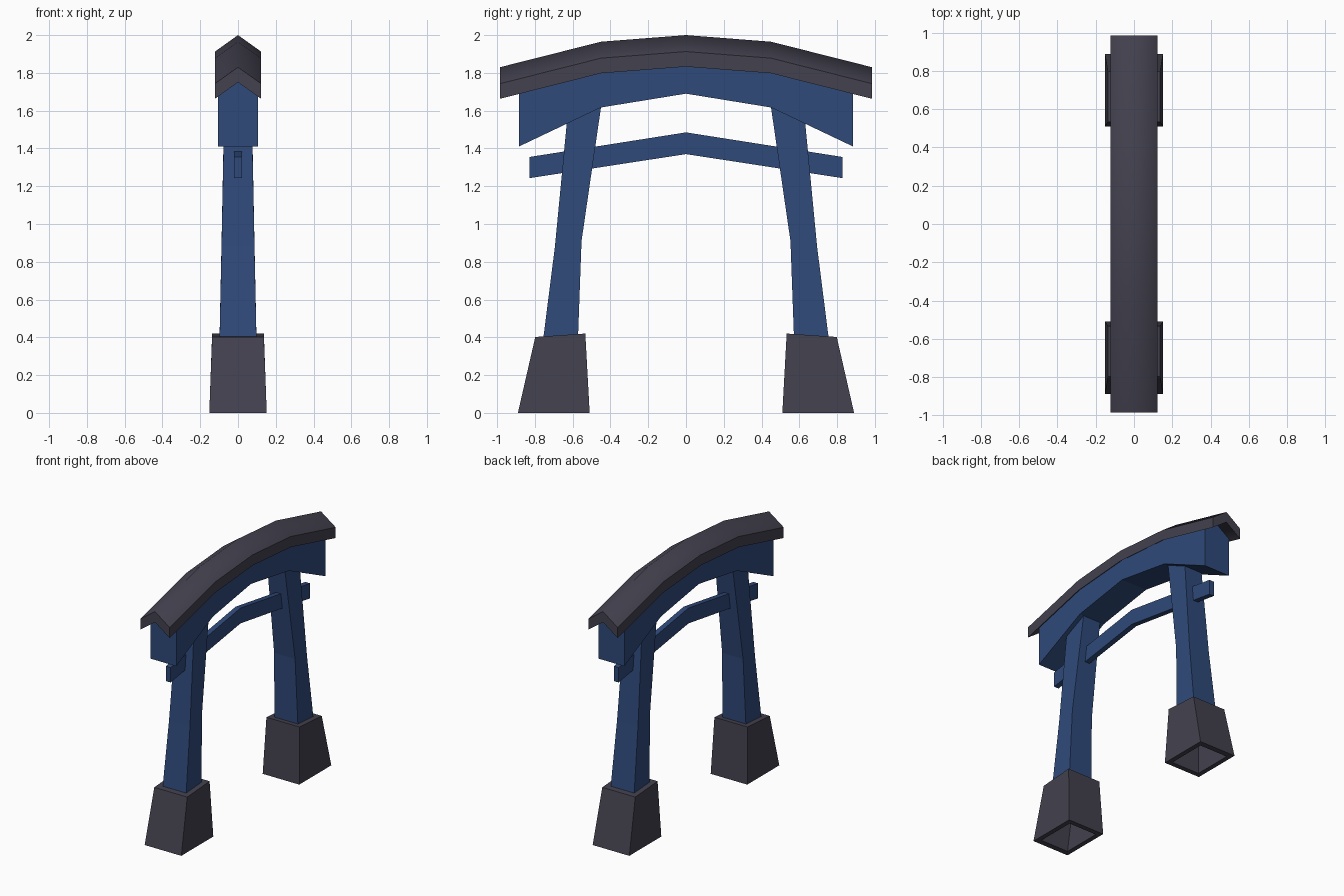
import bpy, bmesh

if "Cube" in bpy.data.objects:
    bpy.data.objects.remove(bpy.data.objects["Cube"])


def material(name, rgb):
    m = bpy.data.materials.new(name)
    m.diffuse_color = (*rgb, 1)
    m.use_nodes = True
    m.node_tree.nodes["Principled BSDF"].inputs["Base Color"].default_value = m.diffuse_color
    return m


BLUE = material("blue paint", (0.029, 0.068, 0.195))
GREY = material("dark grey", (0.056, 0.053, 0.077))


def loft(name, sections, mat, smooth_ridge=False):
    """Skin a row of equal-sized loops and cap both ends."""
    bm = bmesh.new()
    rings = [[bm.verts.new(p) for p in s] for s in sections]
    n = len(rings[0])
    for a, b in zip(rings, rings[1:]):
        for i in range(n):
            j = (i + 1) % n
            bm.faces.new((a[i], a[j], b[j], b[i]))
    bm.faces.new(rings[0])
    bm.faces.new(rings[-1])
    bmesh.ops.recalc_face_normals(bm, faces=bm.faces)
    if smooth_ridge:
        for f in bm.faces:
            f.smooth = True
        for e in bm.edges:
            on_ridge = all(abs(v.co.x) < 1e-4 for v in e.verts) and abs(e.calc_length()) > 0.2
            e.smooth = on_ridge or e.calc_face_angle() < 0.4
    me = bpy.data.meshes.new(name)
    bm.to_mesh(me)
    bm.free()
    me.materials.append(mat)
    ob = bpy.data.objects.new(name, me)
    bpy.context.collection.objects.link(ob)
    return ob


def both_ways(half):
    """Mirror a list of (y, ...) stations that starts at y = 0."""
    return [(-s[0], *s[1:]) for s in reversed(half[1:])] + half


# Roof: chevron section swept along a faceted arch
ridge = both_ways([(0, 2.0), (0.45, 1.965), (0.985, 1.83)])
loft("roof", [[(0, y, z), (0.122, y, z - 0.087), (0.122, y, z - 0.167),
               (0, y, z - 0.08), (-0.122, y, z - 0.167), (-0.122, y, z - 0.087)]
              for y, z in ridge], GREY, True)

# Main beam: follows the arch, its top tucked inside the roof
beam = both_ways([(0, 1.69, 1.96), (0.45, 1.617, 1.925), (0.885, 1.41, 1.815)])
loft("main_beam", [[(-0.107, y, lo), (0.107, y, lo), (0.107, y, hi - 0.077),
                    (0, y, hi), (-0.107, y, hi - 0.077)]
                   for y, lo, hi in beam], BLUE)

# Thin tie beam passing through both posts
tie = both_ways([(0, 1.37, 1.485), (0.828, 1.243, 1.355)])
loft("tie_beam", [[(-0.02, y, lo), (0.02, y, lo), (0.02, y, hi), (-0.02, y, hi)]
                  for y, lo, hi in tie], BLUE)


def quad(s, w, inner, outer):
    (yi, zi), (yo, zo) = inner, outer
    return [(-w, s * yi, zi), (w, s * yi, zi), (w, s * yo, zo), (-w, s * yo, zo)]


for side, s in (("front", -1), ("back", 1)):
    # Leaning post with a slight bend
    loft(side + "_post", [
        quad(s, 0.098, (0.572, 0.39), (0.758, 0.375)),
        quad(s, 0.087, (0.553, 0.91), (0.694, 0.88)),
        quad(s, 0.072, (0.441, 1.68), (0.621, 1.64))], BLUE)
    # Tapered foot, hollow from below
    loft(side + "_foot", [
        quad(s, 0.100, (0.570, 0.37), (0.765, 0.355)),
        quad(s, 0.117, (0.547, 0.0), (0.848, 0.0)),
        quad(s, 0.152, (0.510, 0.0), (0.890, 0.0)),
        quad(s, 0.137, (0.533, 0.42), (0.798, 0.402))], GREY)
